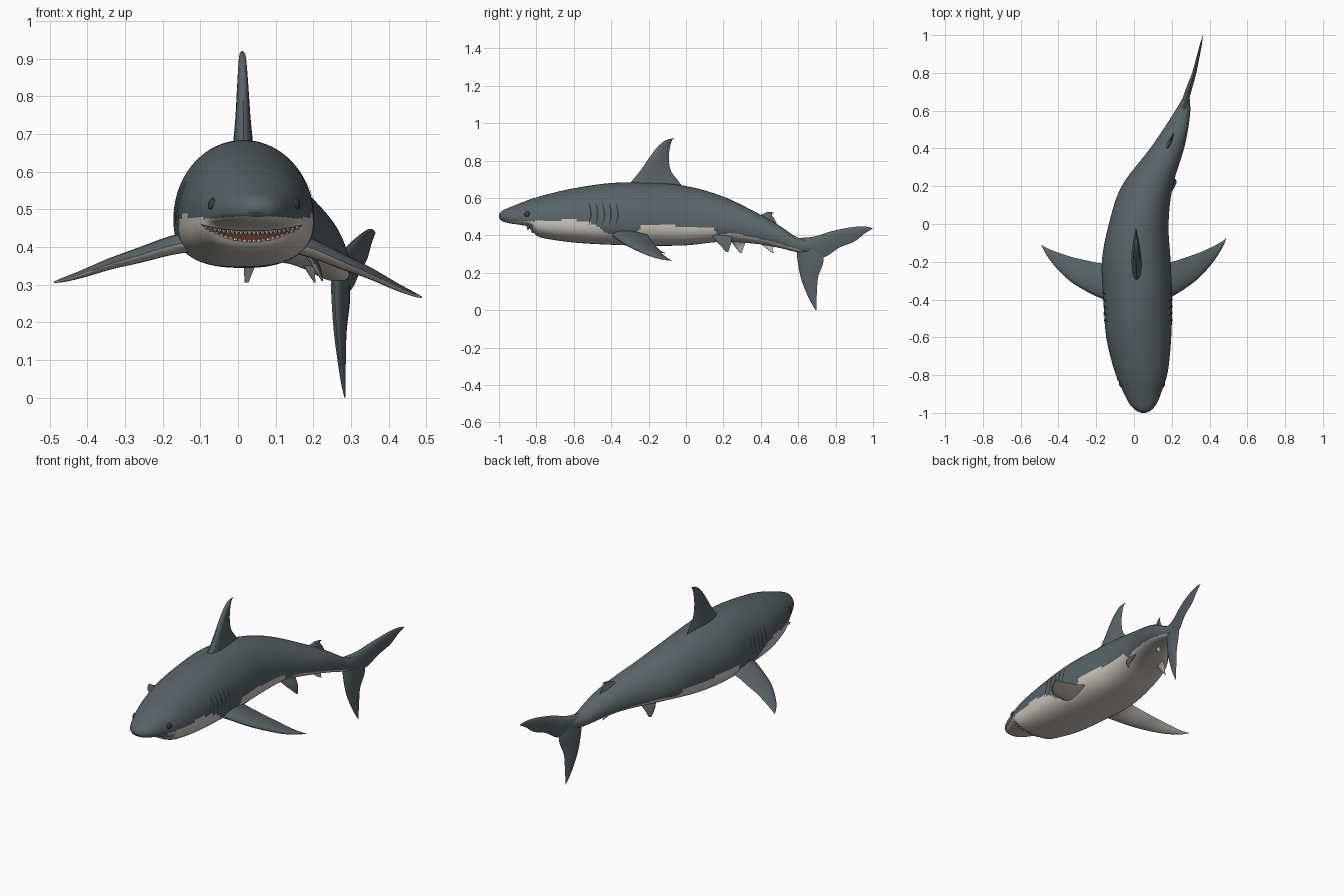
import bpy, bmesh, math
from mathutils import Vector, Matrix
from mathutils.bvhtree import BVHTree

if "Cube" in bpy.data.objects:
    bpy.data.objects.remove(bpy.data.objects["Cube"])


def material(name, rgb):
    m = bpy.data.materials.new(name)
    m.diffuse_color = (*rgb, 1)
    m.use_nodes = True
    m.node_tree.nodes["Principled BSDF"].inputs["Base Color"].default_value = m.diffuse_color
    return m


GREY = material("slate_grey", (0.098, 0.127, 0.137))
WHITE = material("belly_white", (0.62, 0.58, 0.52))
RED = material("mouth_red", (0.30, 0.08, 0.055))
TOOTH = material("tooth_ivory", (0.78, 0.75, 0.68))
DARK = material("dark_grey", (0.035, 0.045, 0.05))


def tab(rows, x):
    """Smooth (Hermite) interpolation of a table whose first column is the key."""
    n = len(rows)
    i = 0
    while i < n - 2 and x > rows[i + 1][0]:
        i += 1

    def slope(k, c):
        a, b = rows[max(k - 1, 0)], rows[min(k + 1, n - 1)]
        return (b[c] - a[c]) / (b[0] - a[0])
    a, b = rows[i], rows[i + 1]
    h = b[0] - a[0]
    t = min(max((x - a[0]) / h, 0), 1)
    return [(2*t**3 - 3*t*t + 1) * a[c] + (t**3 - 2*t*t + t) * h * slope(i, c)
            + (3*t*t - 2*t**3) * b[c] + (t**3 - t*t) * h * slope(i + 1, c)
            for c in range(1, len(a))]


def linear(rows, x):
    for a, b in zip(rows, rows[1:]):
        if x <= b[0]:
            return a[1] + (b[1] - a[1]) * (x - a[0]) / (b[0] - a[0])
    return rows[-1][1]


def finish(name, bm, mats, rule=None, angle=40):
    bmesh.ops.recalc_face_normals(bm, faces=bm.faces)
    if rule:
        for f in bm.faces:
            f.material_index = rule(f)
    me = bpy.data.meshes.new(name)
    bm.to_mesh(me)
    bm.free()
    ob = bpy.data.objects.new(name, me)
    bpy.context.collection.objects.link(ob)
    for m in mats:
        me.materials.append(m)
    bpy.ops.object.select_all(action='DESELECT')
    ob.select_set(True)
    bpy.context.view_layer.objects.active = ob
    bpy.ops.object.shade_smooth_by_angle(angle=math.radians(angle))
    return ob


def loft(bm, rings):
    vs = [[bm.verts.new(p) for p in r] for r in rings]
    n = len(vs[0])
    for a, b in zip(vs, vs[1:]):
        for j in range(n):
            bm.faces.new((a[j], a[(j + 1) % n], b[(j + 1) % n], b[j]))
    bm.faces.new(vs[0])
    bm.faces.new(vs[-1])


# Body: y, centre x, half width, top z, bottom z, widest z
BODY = [(-1, .05, .012, .51, .495, .502), (-.985, .05, .042, .53, .478, .50),
        (-.95, .048, .073, .547, .466, .497), (-.88, .044, .105, .575, .455, .49),
        (-.835, .042, .123, .592, .443, .485), (-.80, .04, .135, .603, .40, .48),
        (-.75, .036, .148, .618, .383, .478), (-.6, .025, .172, .652, .362, .475),
        (-.4, .02, .182, .68, .35, .475), (-.2, .012, .182, .682, .345, .475),
        (0, .025, .158, .664, .347, .475), (.2, .07, .135, .607, .366, .46),
        (.4, .175, .09, .51, .352, .42), (.5, .22, .066, .452, .333, .39),
        (.6, .258, .04, .387, .31, .345), (.68, .28, .014, .37, .31, .34)]
# Height of the grey / white border along the body
BORDER = [(-1, .482), (-.85, .475), (-.6, .485), (-.5, .465), (-.42, .41), (-.27, .40),
          (-.24, .455), (0, .45), (.14, .445), (.17, .405), (.25, .412), (.45, .37),
          (.6, .325), (.68, .30)]


def ring(y, n=80):
    cx, hw, zt, zb, zw = tab(BODY, y)
    pts = []
    for k in range(n):
        c, s = math.cos(2*math.pi*k/n), math.sin(2*math.pi*k/n)
        e = 2 / (2.0 if s > 0 else 2.6)
        h = (zt - zw) if s > 0 else (zw - zb)
        pts.append((cx + math.copysign(abs(c)**e, c) * hw, y,
                    zw + math.copysign(abs(s)**e, s) * h))
    return pts


bm = bmesh.new()
loft(bm, [ring(-1 + 1.68 * (i / 170)**1.3) for i in range(171)])
bmesh.ops.recalc_face_normals(bm, faces=bm.faces)
skin = BVHTree.FromBMesh(bm)


def body_rule(f):
    p = f.calc_center_median()
    return int(p.z < linear(BORDER, p.y))


finish("body", bm, [GREY, WHITE], body_rule)


# Fins: lofted aerofoils through (leading point, trailing point, half thickness)
def fin(name, sections, normal, rule=None, steps=32, m=10):
    nrm = Vector(normal).normalized()
    rows = [(k, *L, *T, th) for k, (L, T, th) in enumerate(sections)]
    rings = []
    for i in range(steps + 1):
        v = tab(rows, (len(rows) - 1) * i / steps)
        L, T, th = Vector(v[0:3]), Vector(v[3:6]), max(v[6], .0005)
        r = []
        for k in range(2 * m):
            f = (1 - math.cos(math.pi * k / m)) / 2
            g = 2.6 * math.sqrt(f) * (1 - f) * th
            r.append(L.lerp(T, f) + nrm * (g if k <= m else -g))
        rings.append(r)
    bm = bmesh.new()
    loft(bm, rings)
    bmesh.ops.remove_doubles(bm, verts=bm.verts, dist=1e-5)
    return finish(name, bm, [GREY, WHITE], rule)


def underside(f):
    return int(f.normal.z < -.15)


SPINE = [(-.3, .015), (0, .01), (.2, .07), (.3, .12), (.4, .175), (.5, .22), (.6, .258),
         (.7, .285), (.8, .32), (1, .365)]


def flat(rows):
    """Sections in the (y, z) plane, bent onto the spine."""
    return [((linear(SPINE, a), a, b), (linear(SPINE, c), c, d), th)
            for a, b, c, d, th in rows]


fin("dorsal_fin", flat([(-.33, .64, .0, .64, .03), (-.29, .69, -.04, .69, .025),
                        (-.245, .745, -.08, .745, .02), (-.20, .81, -.092, .81, .016),
                        (-.155, .87, -.085, .875, .012), (-.11, .908, -.072, .912, .008),
                        (-.065, .92, -.06, .92, .002)]), (1, 0, 0))
fin("second_dorsal_fin", flat([(.37, .50, .49, .45, .012), (.405, .512, .475, .485, .008),
                               (.43, .523, .46, .51, .005), (.455, .525, .47, .52, .002)]),
    (1, -.4, 0))
fin("anal_fin", flat([(.39, .365, .47, .345, .01), (.43, .33, .465, .325, .006),
                      (.462, .306, .47, .306, .002)]), (1, -.4, 0), lambda f: 1)
fin("tail_upper_lobe", flat([(.57, .385, .64, .29, .018), (.68, .393, .74, .285, .016),
                             (.78, .423, .82, .335, .011), (.88, .443, .90, .367, .008),
                             (.95, .448, .955, .41, .005), (.997, .44, .998, .436, .001)]),
    (1, -.3, 0))
fin("tail_lower_lobe", flat([(.59, .335, .73, .345, .018), (.597, .26, .735, .26, .018),
                             (.615, .17, .707, .18, .014), (.645, .09, .70, .10, .009),
                             (.675, .03, .697, .035, .005), (.694, 0, .697, 0, .001)]),
    (1, -.3, 0))

# Pectoral fins: x, leading y, trailing y, z, half thickness
PECTORAL = [(.12, -.42, -.205, .42, .03), (.20, -.385, -.2, .395, .025),
            (.28, -.335, -.175, .36, .02), (.35, -.28, -.15, .33, .015),
            (.42, -.2, -.118, .295, .010), (.465, -.13, -.093, .275, .006),
            (.488, -.08, -.076, .266, .002)]
for side, name in ((1, "right"), (-1, "left")):
    secs = []
    for x, a, b, z, th in PECTORAL:
        t = (x - .12) / .365
        if side < 0:
            x, a, b, z = -x + .03 * (1 - t), a - .035 * t, b - .035 * t, z + .04 * t
        secs.append(((x, a, z), (x, b, z), th))
    fin(name + "_pectoral_fin", secs, (side * .35, 0, 1), underside)

fin("right_pelvic_fin", [((.16, .13, .41), (.18, .25, .41), .012),
                         ((.195, .17, .36), (.215, .24, .355), .008),
                         ((.222, .215, .312), (.226, .225, .31), .002)], (1, -.3, .5), underside)
fin("left_pelvic_fin", [((.05, .21, .41), (.09, .33, .40), .012),
                        ((.02, .25, .355), (.05, .315, .355), .008),
                        ((.018, .29, .306), (.028, .298, .306), .002)], (-1, .3, .5), underside)


# Details laid onto the skin
def cast(origin, direction, lift=.004):
    loc, nrm, _, _ = skin.ray_cast(Vector(origin), Vector(direction))
    return (loc + nrm * lift, nrm) if loc else (None, None)


def patch(name, grid, mat):
    bm = bmesh.new()
    vs = [[bm.verts.new(p) if p else None for p in row] for row in grid]
    for a, b in zip(vs, vs[1:]):
        for j in range(len(a) - 1):
            q = (a[j], a[j + 1], b[j + 1], b[j])
            if all(q):
                bm.faces.new(q)
    finish(name, bm, [mat])


def mouth(u, v):
    x = .037 + .131 * u
    z = .432 + .028 * u * u + v * (.014 * (1 - u * u) + .001)
    return cast((x, -2, z), (0, 1, 0))


patch("mouth", [[mouth(-1 + i / 24, -1 + j / 3)[0] for j in range(7)] for i in range(49)], RED)

bm = bmesh.new()
for v, size, count in ((1, .017, 22), (-1, .011, 20)):
    for i in range(count):
        u = -.9 + 1.8 * i / (count - 1)
        p, nrm = mouth(u, v)
        if not p:
            continue
        length = size * (1 - .4 * u * u)
        turn = Matrix.Rotation(math.pi, 4, 'X') if v > 0 else Matrix()
        where = Matrix.Translation(p + nrm * .002 + Vector((0, 0, -v * length * .45)))
        bmesh.ops.create_cone(bm, cap_ends=True, segments=4, radius1=.0065, radius2=0,
                              depth=length, matrix=where @ turn)
finish("teeth", bm, [TOOTH])

for side, name in ((1, "right"), (-1, "left")):
    # Eye
    p, nrm = cast((side, -.85, .515), (-side, 0, 0), 0)
    bm = bmesh.new()
    spin = Vector((0, 0, 1)).rotation_difference(nrm).to_matrix().to_4x4()
    bmesh.ops.create_uvsphere(bm, u_segments=20, v_segments=12, radius=.016,
                              matrix=Matrix.Translation(p) @ spin @ Matrix.Diagonal((1, 1, .5, 1)))
    finish(name + "_eye", bm, [DARK])
    # Gill slits
    for g in range(5):
        y0 = -.52 + .036 * g
        grid = []
        for i in range(9):
            t = i / 8
            w = .005 * math.sin(math.pi * (.08 + .84 * t))
            yc = y0 + .012 * math.sin(math.pi * t)
            grid.append([cast((side, yc + s * w, .455 + .12 * t), (-side, 0, 0), .003)[0]
                         for s in (-1, 1)])
        patch(f"{name}_gill_{g + 1}", grid, DARK)
